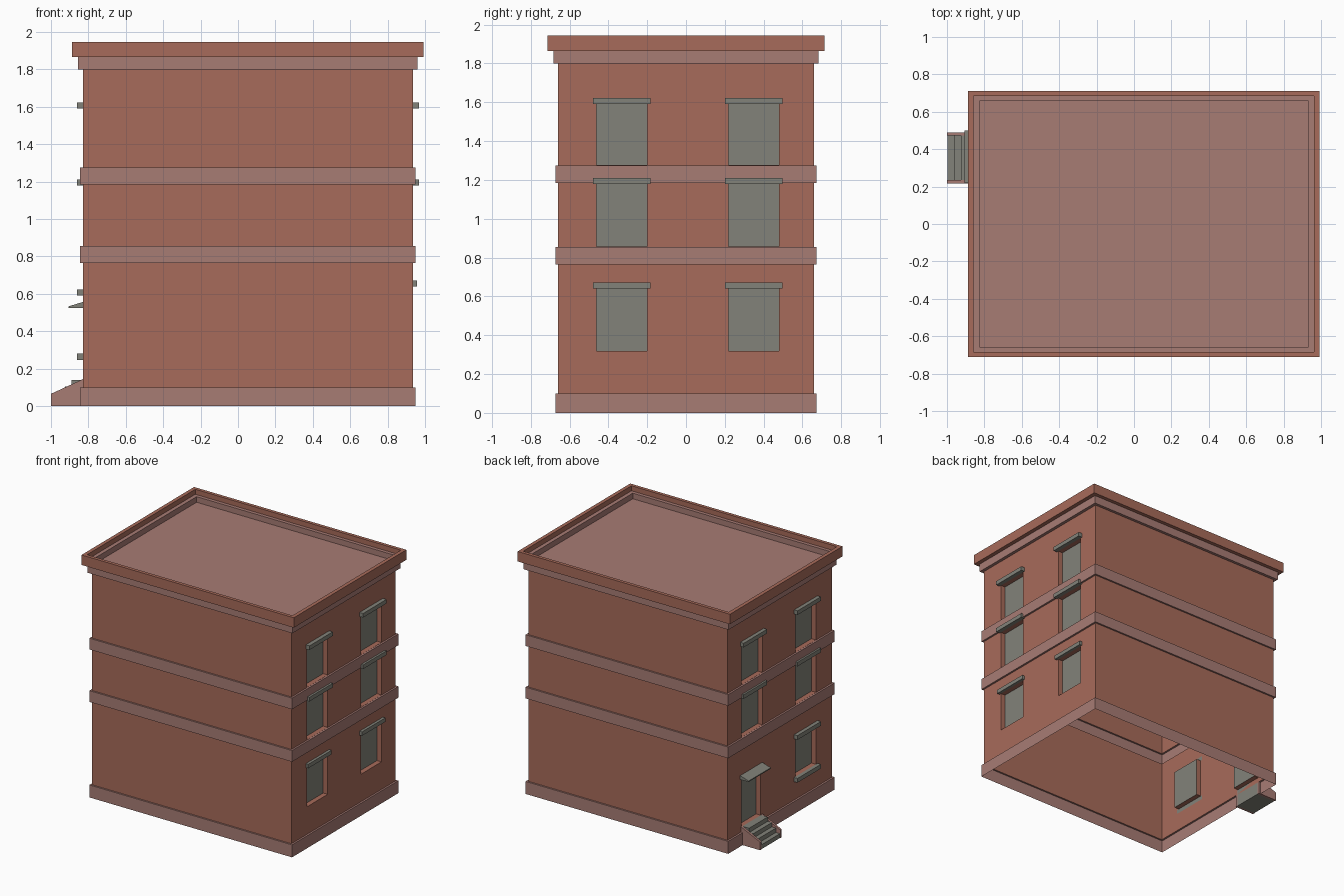
import bpy, bmesh
from mathutils import Vector

if "Cube" in bpy.data.objects:
    bpy.data.objects.remove(bpy.data.objects["Cube"])


def mat(name, rgb):
    m = bpy.data.materials.new(name)
    m.diffuse_color = (*rgb, 1)
    m.use_nodes = True
    m.node_tree.nodes["Principled BSDF"].inputs["Base Color"].default_value = m.diffuse_color
    return m


BRICK = mat("brick", (0.39, 0.147, 0.103))
TRIM = mat("pink stone trim", (0.39, 0.20, 0.175))
GREY = mat("grey stone and glass", (0.224, 0.224, 0.192))
MATS = [BRICK, TRIM, GREY]
X0, X1, Y = -0.83, 0.935, 0.66      # wall planes


def finish(name, bm):
    me = bpy.data.meshes.new(name)
    bm.to_mesh(me)
    bm.free()
    for m in MATS:
        me.materials.append(m)
    ob = bpy.data.objects.new(name, me)
    bpy.context.collection.objects.link(ob)
    return ob


def quad(bm, pts, normal, mi):
    f = bm.faces.new([bm.verts.new(p) for p in pts])
    f.normal_update()
    if f.normal.dot(Vector(normal)) < 0:
        f.normal_flip()
    f.material_index = mi


def prism(name, profile, y0, y1, mi):
    """Extrude an x-z outline along y."""
    bm = bmesh.new()
    a = [bm.verts.new((x, y0, z)) for x, z in profile]
    b = [bm.verts.new((x, y1, z)) for x, z in profile]
    bm.faces.new(a)
    bm.faces.new(b[::-1])
    n = len(a)
    for i in range(n):
        bm.faces.new((a[i], b[i], b[(i + 1) % n], a[(i + 1) % n]))
    bmesh.ops.recalc_face_normals(bm, faces=bm.faces)
    for f in bm.faces:
        f.material_index = mi
    return finish(name, bm)


def box(name, x0, x1, y0, y1, z0, z1, mi):
    return prism(name, [(x0, z0), (x1, z0), (x1, z1), (x0, z1)], y0, y1, mi)


def side_wall(bm, s, z0, z1, openings):
    """Wall on the -x or +x side, with recessed panels in the openings."""
    x = X1 if s > 0 else X0
    xi = x - s * 0.04
    ys = sorted({-Y, Y, *[v for o in openings for v in o[:2]]})
    zs = sorted({z0, z1, *[v for o in openings for v in o[2:]]})
    for a, b in zip(ys, ys[1:]):
        for c, d in zip(zs, zs[1:]):
            if not any(o[0] <= a and b <= o[1] and o[2] <= c and d <= o[3] for o in openings):
                quad(bm, [(x, a, c), (x, b, c), (x, b, d), (x, a, d)], (s, 0, 0), 0)
    for a, b, c, d in openings:
        quad(bm, [(xi, a, c), (xi, b, c), (xi, b, d), (xi, a, d)], (s, 0, 0), 2)
        for yy, n in ((a, 1), (b, -1)):
            quad(bm, [(x, yy, c), (xi, yy, c), (xi, yy, d), (x, yy, d)], (0, n, 0), 0)
        for zz, n in ((c, 1), (d, -1)):
            quad(bm, [(x, a, zz), (xi, a, zz), (xi, b, zz), (x, b, zz)], (0, 0, n), 0)


# Window and door openings per storey: (y0, y1, z0, z1)
COLS = [(-0.46, -0.20), (0.22, 0.48)]
upper = [[(a, b, 0.856, 1.178) for a, b in COLS], [(a, b, 1.276, 1.59) for a, b in COLS]]
openings = {
    1: [[(a, b, 0.32, 0.64) for a, b in COLS]] + upper,
    -1: [[(-0.46, -0.20, 0.28, 0.59), (0.24, 0.48, 0.14, 0.53)]] + upper,
}

# Hollow shell, open below: (offset from wall, z0, z1, material)
sections = [
    (0.015, 0.0, 0.10, 1), (0, 0.10, 0.765, 0), (0.015, 0.765, 0.855, 1),
    (0, 0.855, 1.185, 0), (0.015, 1.185, 1.275, 1), (0, 1.275, 1.80, 0),
    (0.025, 1.80, 1.865, 1), (0.058, 1.865, 1.945, 0),
]


def ring(o, z):
    dy = o * 0.9
    return [Vector(p) for p in ((X0 - o, -Y - dy, z), (X1 + o, -Y - dy, z),
                                (X1 + o, Y + dy, z), (X0 - o, Y + dy, z))]


DIRS = [(0, -1, 0), (1, 0, 0), (0, 1, 0), (-1, 0, 0)]


def band(bm, r0, r1, mi, flip=1, flat=0, skip=()):
    for i in range(4):
        if i in skip:
            continue
        n = (0, 0, flat) if flat else Vector(DIRS[i]) * flip
        j = (i + 1) % 4
        quad(bm, [r0[i], r0[j], r1[j], r1[i]], n, mi)


bm = bmesh.new()
storey = 0
for k, (o, z0, z1, mi) in enumerate(sections):
    walls = o == 0
    band(bm, ring(o, z0), ring(o, z1), mi, skip=(1, 3) if walls else ())
    if walls:
        for s in (1, -1):
            side_wall(bm, s, z0, z1, openings[s][storey])
        storey += 1
    if k + 1 < len(sections):
        o2, _, _, mi2 = sections[k + 1]
        up = o2 < o
        band(bm, ring(o, z1), ring(o2, z1), mi if up else mi2, flat=1 if up else -1)
# Parapet rim, inner ledge and roof
band(bm, ring(0.058, 1.945), ring(0.028, 1.945), 0, flat=1)
band(bm, ring(0.028, 1.945), ring(0.028, 1.905), 0, flip=-1)
band(bm, ring(0.028, 1.905), ring(-0.003, 1.905), 1, flat=1)
band(bm, ring(-0.003, 1.905), ring(-0.003, 1.86), 1, flip=-1)
quad(bm, ring(-0.003, 1.86), (0, 0, 1), 1)
finish("building_shell", bm)

# Lintels and sill
for a, b in COLS:
    box("lintel_right_low", X1, 0.957, a - 0.018, b + 0.018, 0.64, 0.672, 2)
    for z in (1.178, 1.59):
        for x0, x1 in ((X1, 0.967), (-0.86, X0)):
            box("lintel_upper", x0, x1, a - 0.018, b + 0.018, z, z + 0.033, 2)
for nm, z in (("lintel_left_low", 0.59), ("sill_left_low", 0.247)):
    box(nm, -0.86, X0, -0.478, -0.182, z, z + 0.034, 2)

# Door canopy
prism("door_canopy", [(X0, 0.525), (-0.905, 0.525), (-0.905, 0.533), (X0, 0.556)], 0.22, 0.50, 2)

# Entrance stair with sloping side walls
for y0 in (0.217, 0.472):
    prism("stair_side_wall", [(X0, 0), (-1, 0), (-1, 0.065), (X0, 0.143)], y0, y0 + 0.018, 1)
for i in range(4):
    x = -0.997 + 0.036 * i
    box("stair_step", x, X0, 0.235, 0.472, 0.035 * i, 0.035 * (i + 1), 2)
